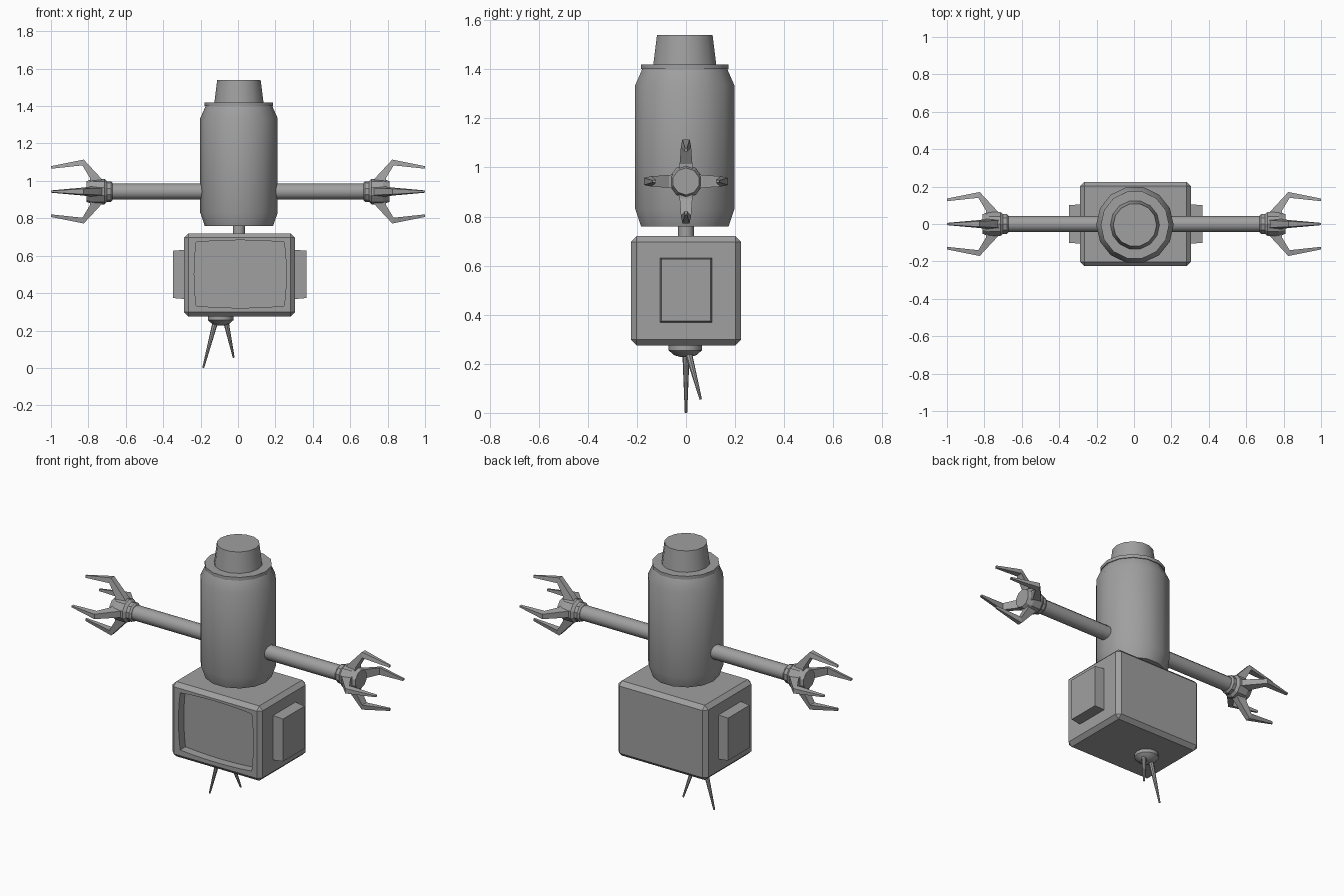
import bpy, bmesh, math
from mathutils import Vector, Matrix

if "Cube" in bpy.data.objects:
    bpy.data.objects.remove(bpy.data.objects["Cube"])

grey = bpy.data.materials.new("plain grey")
grey.diffuse_color = (0.35, 0.35, 0.35, 1)
grey.use_nodes = True
grey.node_tree.nodes["Principled BSDF"].inputs["Base Color"].default_value = grey.diffuse_color


def make(name, bm, smooth=False):
    bmesh.ops.recalc_face_normals(bm, faces=bm.faces)
    mesh = bpy.data.meshes.new(name)
    bm.to_mesh(mesh)
    bm.free()
    mesh.materials.append(grey)
    ob = bpy.data.objects.new(name, mesh)
    bpy.context.collection.objects.link(ob)
    if smooth:
        bpy.ops.object.select_all(action='DESELECT')
        ob.select_set(True)
        bpy.context.view_layer.objects.active = ob
        bpy.ops.object.shade_smooth_by_angle(angle=math.radians(31))
    return ob


def skin(bm, rings):
    """Join rings of points into a closed solid."""
    vs = [[bm.verts.new(p) for p in ring] for ring in rings]
    n = len(vs[0])
    for a, b in zip(vs, vs[1:]):
        for i in range(n):
            j = (i + 1) % n
            bm.faces.new((a[i], a[j], b[j], b[i]))
    bm.faces.new(vs[0])
    bm.faces.new(vs[-1])


def lathe(name, profile, sides, matrix, smooth=True):
    """Turn (radius, height) points round z, then place with the matrix."""
    bm = bmesh.new()
    skin(bm, [[matrix @ Vector((r * math.cos(math.tau * i / sides),
                                r * math.sin(math.tau * i / sides), h))
               for i in range(sides)] for r, h in profile])
    return make(name, bm, smooth)


def at(x, y, z=0):
    return Matrix.Translation((x, y, z))


# Barrel body with collar, and the tapered cap on it
lathe("body", [(0.183, 0.76), (0.207, 0.83), (0.207, 1.335), (0.178, 1.40),
               (0.183, 1.40), (0.183, 1.42)], 14, at(0.005, -0.005))
lathe("body_cap", [(0.132, 1.415), (0.116, 1.54)], 14, at(0.005, -0.005))
lathe("neck", [(0.033, 0.70), (0.033, 0.78)], 12, at(0.005, 0))

# Bevelled box head
bm = bmesh.new()
bmesh.ops.create_cube(bm, size=1, matrix=at(0.008, 0, 0.4975)
                      @ Matrix.Diagonal((0.592, 0.45, 0.445, 1)))
bmesh.ops.bevel(bm, geom=bm.edges[:], offset=0.023, segments=1, affect='EDGES')
head = make("head", bm)

# Bowed screen recess cut into the front of the head
hx, hz, bow = 0.235, 0.17, 0.011
outline = []
for k in range(4):
    for i in range(6):
        t = -1 + i / 3
        b = bow * (1 - t * t)
        outline.append([(t * hx, -hz - b), (hx + b, t * hz),
                        (-t * hx, hz + b), (-hx - b, -t * hz)][k])
bm = bmesh.new()
skin(bm, [[(0.012 + x, y, 0.502 + z) for x, z in outline] for y in (-0.3, -0.175)])
cutter = make("screen_cutter", bm)
cutter.hide_render = True
cutter.hide_viewport = True
cut = head.modifiers.new("screen", 'BOOLEAN')
cut.operation = 'DIFFERENCE'
cut.solver = 'EXACT'
cut.object = cutter

# Tapered ear blocks
for side, label in ((-1, "left"), (1, "right")):
    bm = bmesh.new()
    skin(bm, [[(0.01 + side * x, y * s, 0.50 + z * s) for y, z in
               ((-0.106, -0.133), (0.106, -0.133), (0.106, 0.133), (-0.106, 0.133))]
              for x, s in ((0.28, 1.0), (0.357, 0.95))])
    make(label + "_ear", bm)

# Antenna mount and its two spikes under the head
lathe("antenna_base", [(0.068, 0.285), (0.068, 0.255), (0.045, 0.235), (0.02, 0.228)],
      12, at(-0.093, -0.003))
for name, a, b in (("long_antenna", (-0.12, 0, 0.25), (-0.186, 0, 0.0)),
                   ("short_antenna", (-0.065, 0.008, 0.25), (-0.023, 0.06, 0.055))):
    a, b = Vector(a), Vector(b)
    turn = Matrix.Translation(a) @ (b - a).to_track_quat('Z', 'Y').to_matrix().to_4x4()
    lathe(name, [(0.015, 0), (0.005, (b - a).length)], 8, turn)

# Arms, wrists and four bent claws on each side
for side, label in ((-1, "left"), (1, "right")):
    axis = at(0, 0, 0.943) @ Matrix.Rotation(side * math.pi / 2, 4, 'Y')
    lathe(label + "_arm", [(0.043, 0.15), (0.043, 0.69)], 12, axis)
    lathe(label + "_wrist", [(0.046, 0.67), (0.055, 0.68), (0.055, 0.70), (0.068, 0.715),
                             (0.068, 0.775), (0.055, 0.81)], 10, axis, False)
    bm = bmesh.new()
    for k in range(4):
        spin = axis @ Matrix.Rotation(k * math.pi / 2, 4, 'Z')
        # each section: outer (r, x), inner (r, x), half width
        sections = [((0.05, 0.715), (0.04, 0.79), 0.030),
                    ((0.085, 0.745), (0.07, 0.79), 0.026),
                    ((0.171, 0.825), (0.14, 0.832), 0.021),
                    ((0.136, 1.0), (0.122, 1.0), 0.006)]
        skin(bm, [[spin @ Vector((o[0], -w * 0.7, o[1])), spin @ Vector((o[0], w * 0.7, o[1])),
                   spin @ Vector((i[0], w, i[1])), spin @ Vector((i[0], -w, i[1]))]
                  for o, i, w in sections])
    make(label + "_claws", bm)
